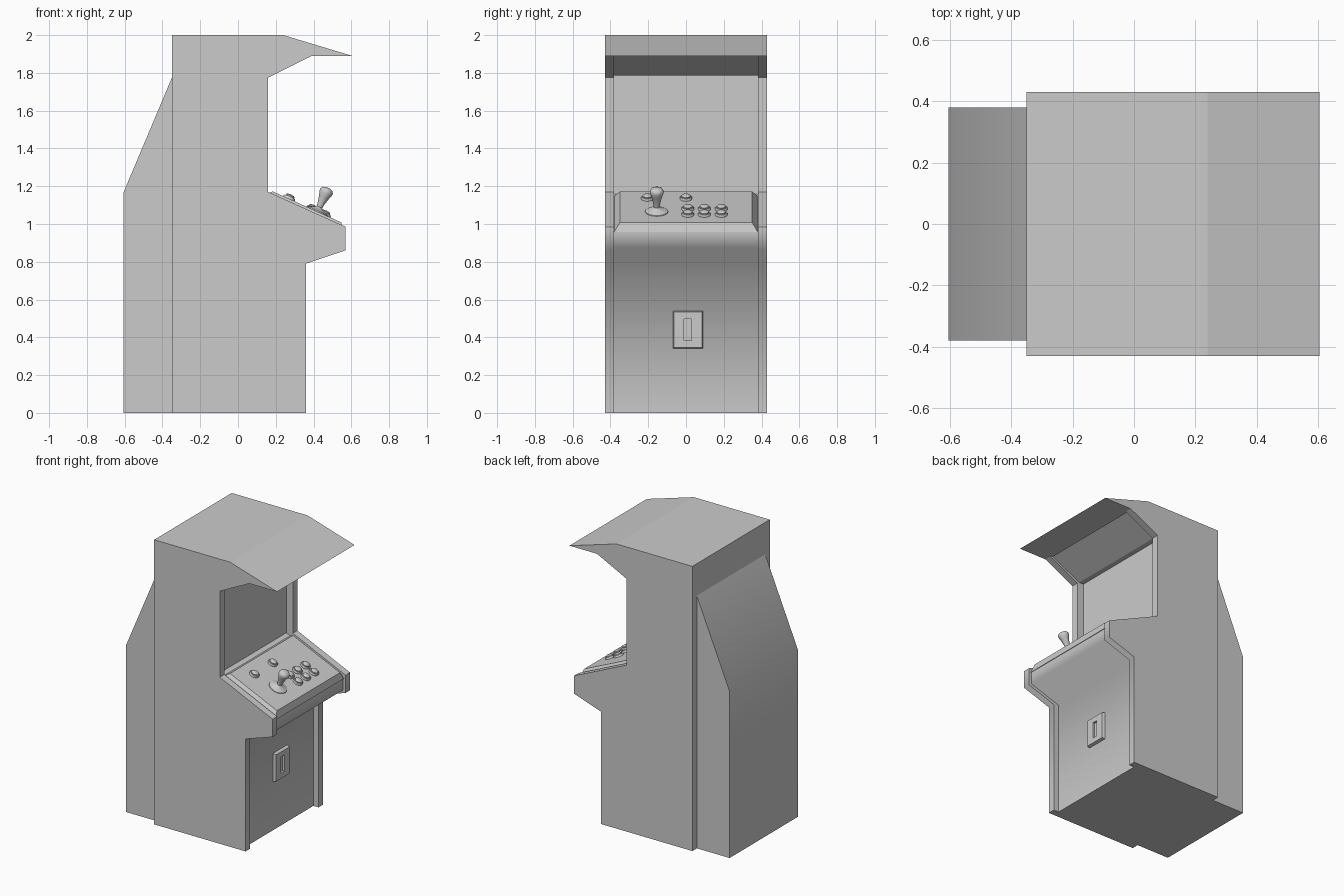
import bpy, bmesh, math
from mathutils import Matrix

if "Cube" in bpy.data.objects:
    bpy.data.objects.remove(bpy.data.objects["Cube"])


def finish(name, bm, matrix=Matrix()):
    bmesh.ops.recalc_face_normals(bm, faces=bm.faces)
    bm.transform(matrix)
    me = bpy.data.meshes.new(name)
    bm.to_mesh(me)
    bm.free()
    ob = bpy.data.objects.new(name, me)
    bpy.context.collection.objects.link(ob)
    return ob


def prism(name, profile, y0, y1, soft=()):
    """Extrude an (x, z) profile along y; corners listed in soft are shaded smooth."""
    bm = bmesh.new()
    a = [bm.verts.new((x, y0, z)) for x, z in profile]
    b = [bm.verts.new((x, y1, z)) for x, z in profile]
    n = len(profile)
    bm.faces.new(a)
    bm.faces.new(b[::-1])
    for i in range(n):
        j = (i + 1) % n
        bm.faces.new((a[i], b[i], b[j], a[j]))
    for f in bm.faces:
        f.smooth = True
    for e in bm.edges:
        e.smooth = False
    for i in soft:
        bm.edges.get((a[i], b[i])).smooth = True
    return finish(name, bm)


def slab(name, size, bevel, h, matrix, slot=None):
    """Box with sloped sides: base of the given size, top inset by bevel."""
    bm = bmesh.new()
    x, y = size[0] / 2, size[1] / 2
    signs = ((-1, -1), (1, -1), (1, 1), (-1, 1))
    lo = [bm.verts.new((x * sx, y * sy, 0)) for sx, sy in signs]
    hi = [bm.verts.new(((x - bevel) * sx, (y - bevel) * sy, h)) for sx, sy in signs]
    bm.faces.new(lo[::-1])
    top = bm.faces.new(hi)
    for i in range(4):
        j = (i + 1) % 4
        bm.faces.new((lo[i], lo[j], hi[j], hi[i]))
    if slot:
        bmesh.ops.inset_region(bm, faces=[top], thickness=0.02)
        for v, (sx, sy) in zip(top.verts, [(math.copysign(1, v.co.x), math.copysign(1, v.co.y)) for v in top.verts]):
            v.co = (slot[0] / 2 * sx, slot[1] / 2 * sy, h)
        bottom = bmesh.ops.extrude_discrete_faces(bm, faces=[top])["faces"][0]
        for v in bottom.verts:
            v.co.z -= 0.015
    return finish(name, bm, matrix)


def lathe(name, profile, matrix, steps=24):
    bm = bmesh.new()
    vs = [bm.verts.new((r, 0, z)) for r, z in profile]
    es = [bm.edges.new(p) for p in zip(vs, vs[1:])]
    bmesh.ops.spin(bm, geom=vs + es, cent=(0, 0, 0), axis=(0, 0, 1),
                   angle=2 * math.pi, steps=steps, use_duplicate=False)
    bmesh.ops.remove_doubles(bm, verts=bm.verts, dist=1e-4)
    ob = finish(name, bm, matrix)
    bpy.ops.object.select_all(action='DESELECT')
    ob.select_set(True)
    bpy.context.view_layer.objects.active = ob
    bpy.ops.object.shade_smooth_by_angle(angle=math.radians(45))
    return ob


# Side panels
side = [(-0.35, 0), (-0.35, 2), (0.24, 2), (0.605, 1.89), (0.39, 1.89), (0.16, 1.775),
        (0.16, 1.17), (0.57, 0.985), (0.57, 0.86), (0.36, 0.79), (0.36, 0)]
prism("left_side_panel", side, -0.43, -0.38, soft=(8, 9))
prism("right_side_panel", side, 0.38, 0.43, soft=(8, 9))

# Recessed body between the side panels
core = [(-0.35, 0), (-0.35, 2), (0.24, 2), (0.605, 1.89), (0.39, 1.89), (0.37, 1.897), (0.146, 1.785),
        (0.11, 1.785), (0.11, 1.16), (0.55, 0.962), (0.55, 0.875), (0.32, 0.80), (0.32, 0)]
prism("cabinet_body", core, -0.38, 0.38, soft=(10, 11))

# Rear housing
rear = [(-0.605, 0), (-0.605, 1.17), (-0.35, 1.775), (-0.35, 0)]
prism("rear_housing", rear, -0.38, 0.38, soft=(1,))

# Control panel, laid out in its own sloped frame (s down the slope, y across, h up)
slope = Matrix.Translation((0.16, 0, 1.17)) @ Matrix.Rotation(math.atan2(0.185, 0.41), 4, 'Y')


def on_panel(s, y, h=0.012):
    return slope @ Matrix.Translation((s, y, h))


slab("control_panel", (0.46, 0.76), 0.03, 0.042, on_panel(0.22, 0, -0.03))

# Buttons
button = [(0.033, -0.002), (0.033, 0.007), (0.029, 0.012), (0.024, 0.012),
          (0.024, 0.018), (0.018, 0.023), (0, 0.025)]
spots = [(0.115, -0.205), (0.115, 0)] + [(s, y) for s in (0.25, 0.322) for y in (0.01, 0.097, 0.187)]
for i, (s, y) in enumerate(spots):
    lathe(f"button_{i + 1}", button, on_panel(s, y))

# Joystick
stick = [(0.062, -0.002), (0.06, 0.004), (0.04, 0.013), (0.022, 0.02), (0.016, 0.027), (0.019, 0.05),
         (0.028, 0.085), (0.036, 0.108), (0.036, 0.12), (0.028, 0.132), (0.014, 0.137), (0, 0.138)]
lathe("joystick", stick, on_panel(0.28, -0.155))

# Coin plate with slot
slab("coin_plate", (0.20, 0.16), 0.006, 0.022,
     Matrix.Translation((0.319, 0.01, 0.44)) @ Matrix.Rotation(math.pi / 2, 4, 'Y'), slot=(0.115, 0.04))
